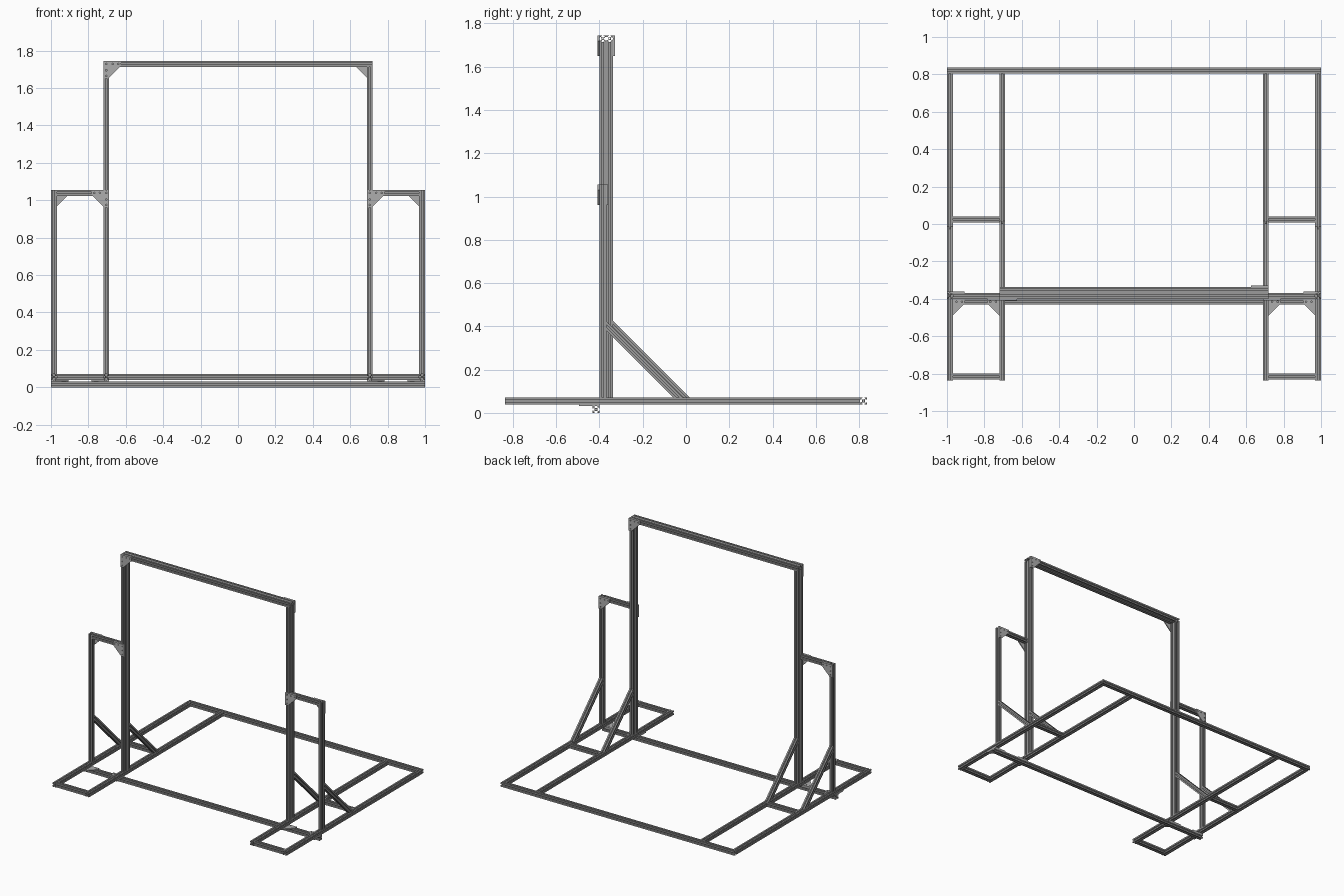
import bpy, bmesh, math
from mathutils import Vector, Matrix

if "Cube" in bpy.data.objects:
    bpy.data.objects.remove(bpy.data.objects["Cube"])

S = 0.0315            # extrusion size
H = S / 2
T = 0.008             # bracket thickness
ARM = 0.095           # bracket arm length
Z0 = S + T            # floor rail underside
Z1 = Z0 + S           # floor rail top
TOP, SIDE_TOP = 1.745, 1.055
YF = -0.40            # front plane of the uprights
YR = 0.836            # rear limit
XI = 0.72             # outer face of the inner rails

aluminium = bpy.data.materials.new("aluminium grey")
aluminium.diffuse_color = (0.33, 0.33, 0.33, 1)
aluminium.use_nodes = True
aluminium.node_tree.nodes["Principled BSDF"].inputs["Base Color"].default_value = aluminium.diffuse_color
plate_grey = bpy.data.materials.new("bracket grey")
plate_grey.diffuse_color = (0.42, 0.42, 0.42, 1)
plate_grey.use_nodes = True
plate_grey.node_tree.nodes["Principled BSDF"].inputs["Base Color"].default_value = plate_grey.diffuse_color


def ring(cx, cy, r, n=8):
    return [(cx + r * math.cos(i * math.tau / n), cy + r * math.sin(i * math.tau / n))
            for i in range(n)]


def filled(name, loops, depth, matrix, mat, mitre=0.0):
    """Extrude closed outlines (with holes) along local z and place the result."""
    cu = bpy.data.curves.new(name, 'CURVE')
    cu.dimensions, cu.fill_mode, cu.extrude = '2D', 'BOTH', depth / 2
    for pts in loops:
        sp = cu.splines.new('POLY')
        sp.points.add(len(pts) - 1)
        for p, (x, y) in zip(sp.points, pts):
            p.co = (x, y, 0, 1)
        sp.use_cyclic_u = True
    tmp = bpy.data.objects.new(name + "_outline", cu)
    bpy.context.scene.collection.objects.link(tmp)
    dg = bpy.context.evaluated_depsgraph_get()
    me = bpy.data.meshes.new_from_object(tmp.evaluated_get(dg))
    bpy.data.objects.remove(tmp)
    bpy.data.curves.remove(cu)
    bm = bmesh.new()
    bm.from_mesh(me)
    bmesh.ops.remove_doubles(bm, verts=bm.verts, dist=1e-5)
    for v in bm.verts:
        v.co.z += math.copysign(mitre, v.co.z) * v.co.x
    bmesh.ops.transform(bm, matrix=matrix, verts=bm.verts)
    bmesh.ops.recalc_face_normals(bm, faces=bm.faces)
    for f in bm.faces:
        f.smooth = False
        f.material_index = 0
    bm.to_mesh(me)
    bm.free()
    me.materials.clear()
    me.materials.append(mat)
    me.name = name
    ob = bpy.data.objects.new(name, me)
    bpy.context.scene.collection.objects.link(ob)
    return ob


def frame(x, z, origin):
    x, z = Vector(x).normalized(), Vector(z).normalized()
    m = Matrix((x, z.cross(x), z)).transposed().to_4x4()
    m.translation = origin
    return m


# One slotted side, in half-size units, running left to right along the top
SLOT = [(-1, 1), (-.26, 1), (-.26, .82), (-.57, .82), (-.57, .7), (-.28, .4),
        (.28, .4), (.57, .7), (.57, .82), (.26, .82), (.26, 1)]


def slot_profile(units):
    offs = [0] if units == 1 else [-1, 1]
    out = []
    for turn in range(4):
        row = {0: offs, 1: offs[-1:], 2: offs[::-1], 3: offs[:1]}[turn]
        for cx in row:
            for x, y in SLOT:
                for _ in range(turn):
                    x, y = y, -x
                out.append((H * (x + cx), H * y))
    loops = [out] + [ring(cx * H, 0, .2 * H) for cx in offs]
    if units == 2:   # closed centre chamber
        loops.append([(H * x, H * y) for x, y in
                      [(-.6, -.28), (-.3, -.57), (.3, -.57), (.6, -.28),
                       (.6, .28), (.3, .57), (-.3, .57), (-.6, .28)]])
    return loops


def bar(name, a, b, side, units=1, mitre=0.0):
    a, b = Vector(a), Vector(b)
    return filled(name, slot_profile(units), (b - a).length,
                  frame(side, b - a, (a + b) / 2), aluminium, mitre)


def bracket(name, corner, u, v):
    """Corner gusset with five bolt holes; arms run along u and v."""
    outline = [(0, 0), (ARM, 0), (ARM, S * .8), (S * .8, ARM), (0, ARM)]
    holes = [(H, H)] + [p for d in (.05, .08) for p in ((d, H), (H, d))]
    w = Vector(u).cross(Vector(v))
    return filled(name, [outline] + [ring(x, y, .004) for x, y in holes], T,
                  frame(u, w, corner), plate_grey)


X, Y, Z = (1, 0, 0), (0, 1, 0), (0, 0, 1)
zr = Z0 + H                      # rail centre height
y_side = YF + H                  # thin post centre
y_main = YF + S                  # double post centre

# Beams spanning the full width
bar("rear_floor_beam", (-1, YR - H, zr), (1, YR - H, zr), Y)
bar("front_floor_beam", (-1, YF - H, H), (1, YF - H, H), Y)
bar("top_beam", (-XI, y_main, TOP - H), (XI, y_main, TOP - H), Y, 2)

for s, tag in ((-1, "left"), (1, "right")):
    xo, xi = s * (1 - H), s * (XI - H)
    a, b = s * (1 - S), s * XI
    # Floor rails and cross pieces
    for x, part in ((xo, "outer"), (xi, "inner")):
        bar(f"{tag}_{part}_floor_rail", (x, -YR, zr), (x, YR - S, zr), X)
    for y, part in ((-YR + H + .004, "front"), (.025, "middle")):
        bar(f"{tag}_{part}_cross_piece", (a, y, zr), (b, y, zr), Y)
    # Uprights and side arm
    bar(f"{tag}_main_post", (xi, y_main, Z1), (xi, y_main, TOP - S), Y, 2)
    bar(f"{tag}_side_post", (xo, y_side, Z1), (xo, y_side, SIDE_TOP), X)
    bar(f"{tag}_side_arm", (a, y_side, SIDE_TOP - H), (b, y_side, SIDE_TOP - H), Y)
    # Diagonal braces with mitred ends
    for x, y, part in ((xo, YF + S, "outer"), (xi, YF + 2 * S, "inner")):
        zc = 0.403
        bar(f"{tag}_{part}_brace", (x, y, zc), (x, y + zc - Z1, Z1), (0, 1, 1),
            1, 1.0)
    # Side arm brackets: inner one in front, outer one behind
    inward, outward = (-s, 0, 0), (s, 0, 0)
    down, front = (0, 0, -1), (0, -1, 0)
    bracket(f"{tag}_inner_arm_bracket",
            (s * (XI - S), YF - T / 2, SIDE_TOP), outward, down)
    bracket(f"{tag}_outer_arm_bracket",
            (s, YF + S + T / 2, SIDE_TOP), inward, down)
    # Top corner bracket: left in front, right behind
    y = YF - T / 2 if s < 0 else YF + 2 * S + T / 2
    bracket(f"{tag}_top_bracket", (s * XI, y, TOP), inward, down)
    # Floor brackets between front beam and rails
    bracket(f"{tag}_outer_floor_bracket", (s, YF, S + T / 2), inward, front)
    bracket(f"{tag}_inner_floor_bracket",
            (s * (XI - S), YF, S + T / 2), outward, front)
